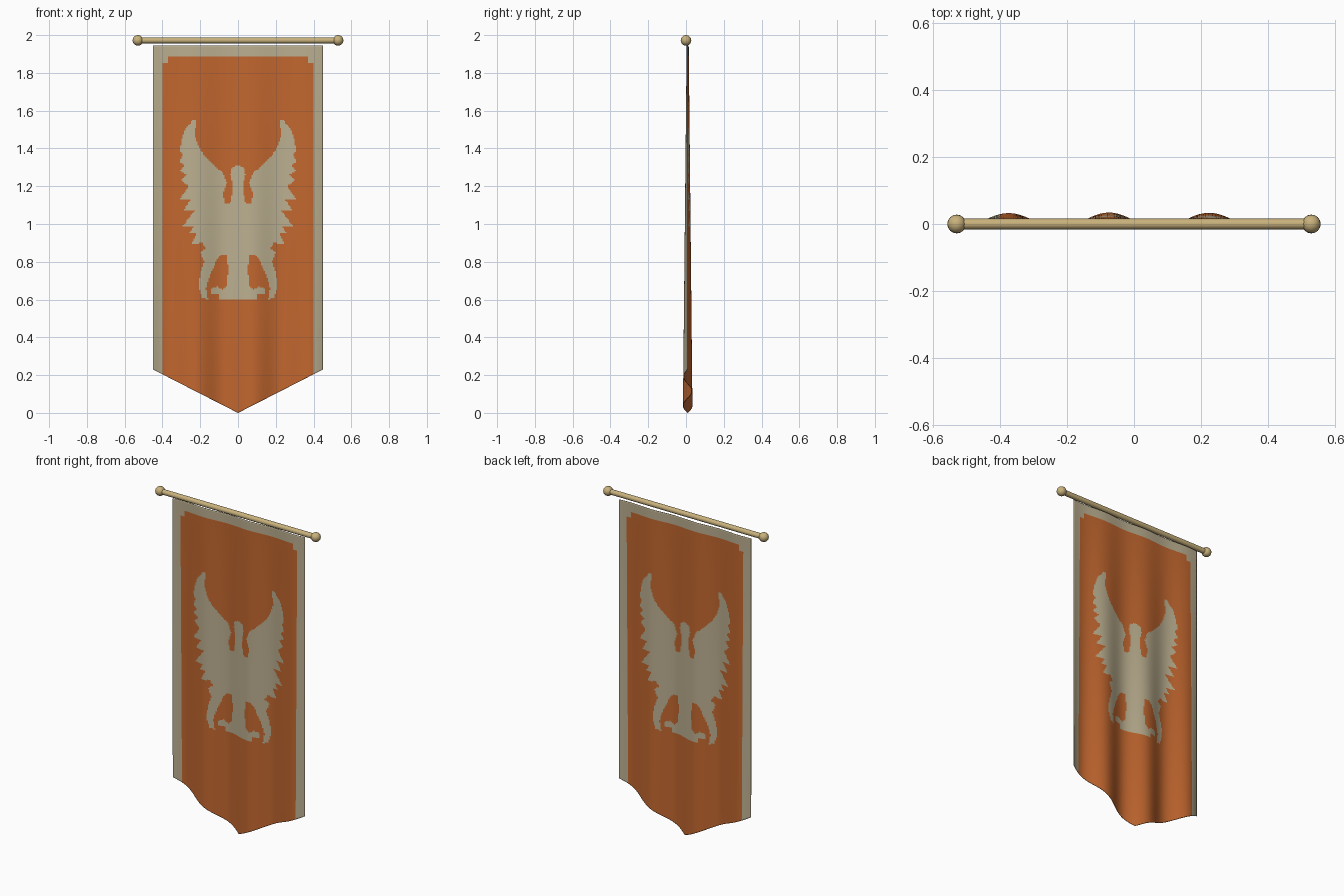
import bpy, bmesh, math

if "Cube" in bpy.data.objects:
    bpy.data.objects.remove(bpy.data.objects["Cube"], do_unlink=True)

HALF_WIDTH, TOP, SHOULDER = 0.45, 1.945, 0.23
COLUMNS, ROWS = 126, 272


def material(name, colour):
    mat = bpy.data.materials.new(name)
    mat.use_nodes = True
    mat.diffuse_color = (*colour, 1)
    mat.node_tree.nodes["Principled BSDF"].inputs["Base Color"].default_value = (*colour, 1)
    return mat


cream = material("cream cloth", (0.50, 0.43, 0.28))
orange = material("orange cloth", (0.54, 0.135, 0.028))
brass = material("brass", (0.58, 0.44, 0.20))

# Half outline of the winged emblem, in hundredths, mirrored across x = 0
HEAD = [(0, 131), (3, 130), (4, 126), (3, 122), (3, 116), (4, 111)]
WING_INNER = [(7, 111), (8, 116), (6, 122), (8, 127), (14, 132), (20, 139), (23, 147), (22, 155)]
FEATHERS = [(24, 155), (28, 150), (30, 144), (31, 138), (29, 137), (31, 133), (28, 131),
            (31, 128), (27, 126), (30, 123), (26, 120), (31, 113), (25, 113), (29, 107),
            (23, 107), (29, 99), (23, 99), (26, 95), (22, 95), (25, 89), (19, 90)]
LEG = [(17, 87), (20, 85), (18, 80), (20, 74), (21, 67), (19, 61), (16, 60), (17, 66),
       (15, 73), (13, 77), (11, 82), (8, 84), (6, 84)]
TAIL = [(5, 76), (6, 67), (8, 65), (11, 67), (14, 66), (14, 63), (10, 63), (10, 60), (0, 60)]
EMBLEM = [(x / 100, z / 100) for x, z in HEAD + WING_INNER + FEATHERS + LEG + TAIL]


def in_emblem(x, z):
    inside = False
    for (ax, az), (bx, bz) in zip(EMBLEM, EMBLEM[1:] + EMBLEM[:1]):
        if (az > z) != (bz > z) and x < ax + (z - az) * (bx - ax) / (bz - az):
            inside = not inside
    return inside


def is_orange(x, z):
    x = abs(x)
    field_top = 1.89 if x < 0.37 else 1.85
    return x < 0.4 and z < field_top and not in_emblem(x, z)


def fold(x, z):
    """Three vertical folds that deepen towards the hem."""
    depth = 0.004 + 0.02 * (1 - z / TOP)
    return 0.009 + depth * math.sin(math.tau * 3 * (x + HALF_WIDTH) / (2 * HALF_WIDTH))


# Banner cloth: flat grid, pointed hem, painted by position, then folded
bm = bmesh.new()
bmesh.ops.create_grid(bm, x_segments=COLUMNS, y_segments=ROWS, size=1)
for v in bm.verts:
    v.co = (v.co.x * HALF_WIDTH, 0, (v.co.y + 1) / 2 * TOP)
for side in (-1, 1):
    bmesh.ops.bisect_plane(bm, geom=bm.verts[:] + bm.edges[:] + bm.faces[:],
                           plane_co=(0, 0, 0), clear_outer=True,
                           plane_no=(side * SHOULDER, 0, -HALF_WIDTH))
for f in bm.faces:
    centre = f.calc_center_median()
    f.material_index = int(is_orange(centre.x, centre.z))
    f.smooth = True
for v in bm.verts:
    v.co.y = fold(v.co.x, v.co.z)
mesh = bpy.data.meshes.new("banner_cloth")
bm.to_mesh(mesh)
bm.free()
mesh.materials.append(cream)
mesh.materials.append(orange)
cloth = bpy.data.objects.new("banner_cloth", mesh)
bpy.context.collection.objects.link(cloth)
thickness = cloth.modifiers.new("thickness", "SOLIDIFY")
thickness.thickness = 0.003
thickness.offset = 0


def finish(name):
    obj = bpy.context.object
    obj.name = name
    obj.data.materials.append(brass)
    bpy.ops.object.shade_smooth_by_angle()


# Hanging rod with a ball at each end
ROD_Z = 1.972
bpy.ops.mesh.primitive_cylinder_add(vertices=16, radius=0.016, depth=1.06,
                                    location=(0, 0, ROD_Z), rotation=(0, math.pi / 2, 0))
finish("hanging_rod")
for side, label in ((1, "left"), (-1, "right")):
    bpy.ops.mesh.primitive_uv_sphere_add(segments=16, ring_count=10, radius=0.028,
                                         location=(side * 0.53, 0, ROD_Z))
    finish(label + "_rod_ball")
